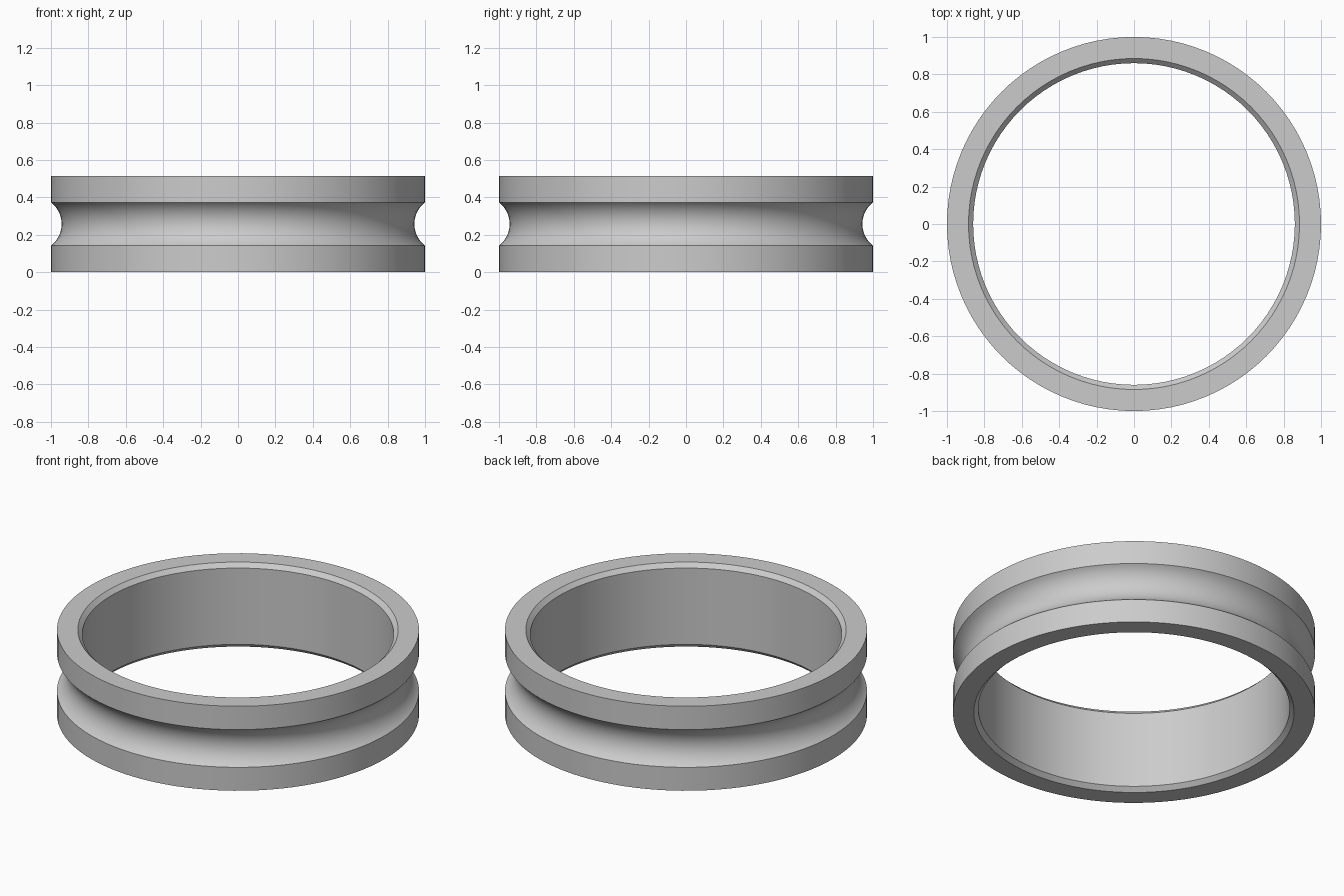
import bpy
import bmesh
from math import asin, cos, sin, pi, radians

cube = bpy.data.objects.get("Cube")
if cube:
    bpy.data.objects.remove(cube, do_unlink=True)

HEIGHT, OUTER, BORE, CHAMFER = 0.515, 1.0, 0.86, 0.025
MID = HEIGHT / 2
GROOVE_HALF, GROOVE_DEPTH = 0.115, 0.057
SEGMENTS, ARC_STEPS = 96, 20

# Plain grey metal
grey = bpy.data.materials.new("plain grey")
grey.use_nodes = True
colour = (0.6, 0.6, 0.6, 1)
grey.diffuse_color = colour
grey.node_tree.nodes["Principled BSDF"].inputs["Base Color"].default_value = colour

# Round groove in the outer wall, from bottom to top
arc_radius = (GROOVE_HALF**2 + GROOVE_DEPTH**2) / (2 * GROOVE_DEPTH)
arc_centre = OUTER - GROOVE_DEPTH + arc_radius
half_angle = asin(GROOVE_HALF / arc_radius)
groove = []
for i in range(ARC_STEPS + 1):
    a = half_angle * (2 * i / ARC_STEPS - 1)
    groove.append((arc_centre - arc_radius * cos(a), MID + arc_radius * sin(a)))

# Closed cross-section with a chamfered bore
profile = [(BORE + CHAMFER, 0), (OUTER, 0), *groove, (OUTER, HEIGHT),
           (BORE + CHAMFER, HEIGHT), (BORE, HEIGHT - CHAMFER), (BORE, CHAMFER)]

# Revolve the section into a ring
bm = bmesh.new()
verts = [bm.verts.new((r, 0, z)) for r, z in profile]
edges = [bm.edges.new((v, verts[(i + 1) % len(verts)])) for i, v in enumerate(verts)]
bmesh.ops.spin(bm, geom=verts + edges, cent=(0, 0, 0), axis=(0, 0, 1),
               angle=2 * pi, steps=SEGMENTS, use_merge=True)
bmesh.ops.remove_doubles(bm, verts=bm.verts[:], dist=1e-5)
bmesh.ops.recalc_face_normals(bm, faces=bm.faces[:])
mesh = bpy.data.meshes.new("grooved_ring")
bm.to_mesh(mesh)
bm.free()
mesh.materials.append(grey)

ring = bpy.data.objects.new("grooved_ring", mesh)
bpy.context.collection.objects.link(ring)
bpy.ops.object.select_all(action="DESELECT")
ring.select_set(True)
bpy.context.view_layer.objects.active = ring
bpy.ops.object.shade_smooth_by_angle(angle=radians(30))
